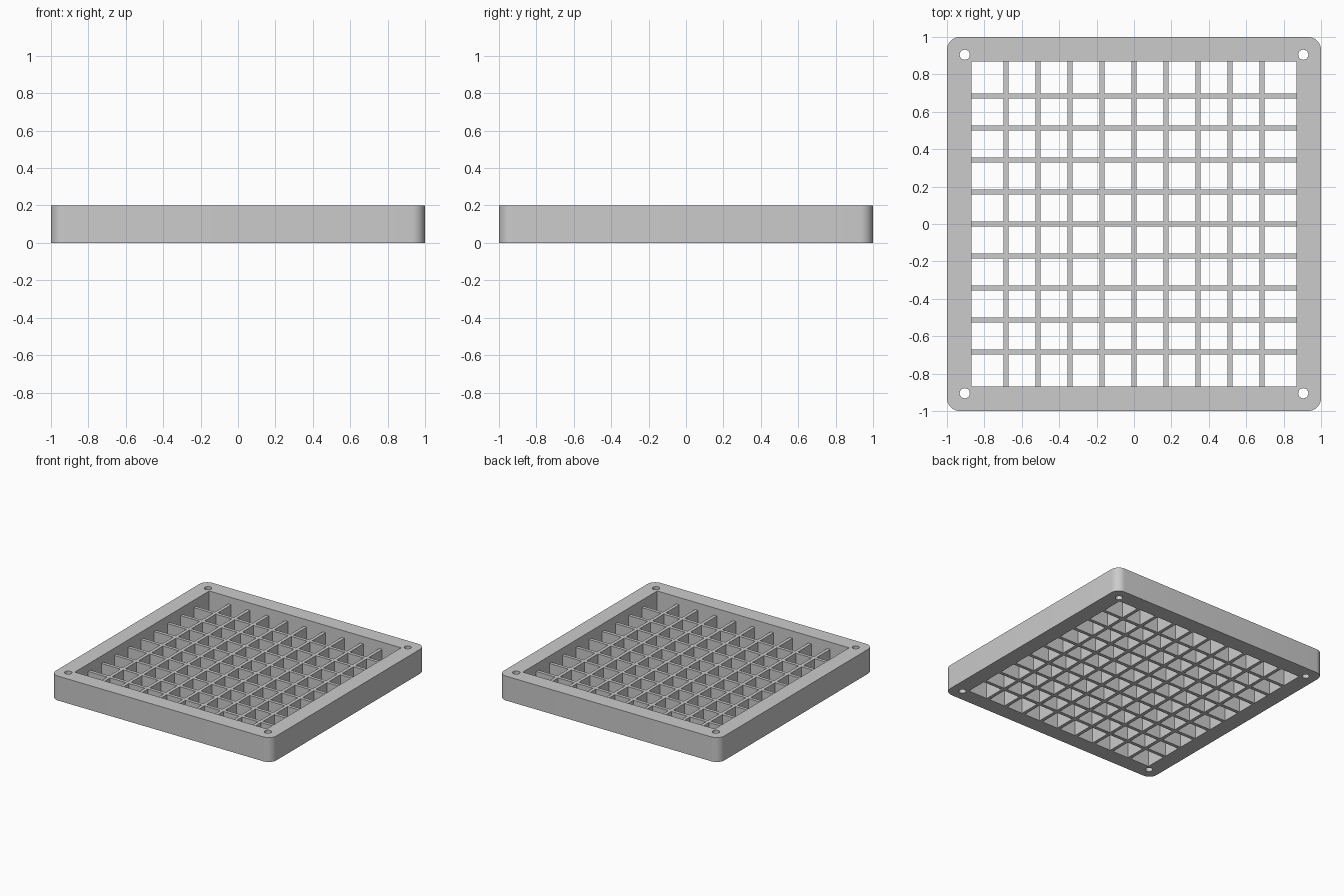
import bpy, bmesh, math

cube = bpy.data.objects.get("Cube")
if cube:
    bpy.data.objects.remove(cube, do_unlink=True)

HALF, INNER, HEIGHT = 1.0, 0.87, 0.2
CORNER, HOLE_AT, HOLE_R = 0.07, 0.905, 0.027
SLAT_H, SLAT_W, PITCH, COUNT = 0.14, 0.027, 0.171, 9

grey = bpy.data.materials.new("plain grey")
grey.use_nodes = True
colour = (0.6, 0.6, 0.6, 1)
grey.diffuse_color = colour
grey.node_tree.nodes["Principled BSDF"].inputs["Base Color"].default_value = colour


def rounded_square(half, radius, steps=10):
    """Counter-clockwise outline with rounded corners."""
    points = []
    for q in range(4):
        mid = math.radians(45 + 90 * q)
        cx = math.copysign(half - radius, math.cos(mid))
        cy = math.copysign(half - radius, math.sin(mid))
        for i in range(steps + 1):
            a = math.pi / 2 * (q + i / steps)
            points.append((cx + radius * math.cos(a), cy + radius * math.sin(a)))
    return points


def circle(cx, cy, r, n=32):
    return [(cx + r * math.cos(math.tau * i / n), cy + r * math.sin(math.tau * i / n))
            for i in range(n)]


def extrude_outlines(name, loops, height):
    """Fill the first outline, leave the others as holes, and raise it."""
    bm = bmesh.new()
    for loop in loops:
        verts = [bm.verts.new((x, y, 0)) for x, y in loop]
        for a, b in zip(verts, verts[1:] + verts[:1]):
            bm.edges.new((a, b))
    bmesh.ops.triangle_fill(bm, edges=bm.edges[:], use_beauty=True)
    result = bmesh.ops.extrude_face_region(bm, geom=bm.faces[:], use_keep_orig=True)
    for v in result["geom"]:
        if isinstance(v, bmesh.types.BMVert):
            v.co.z = height
    bmesh.ops.recalc_face_normals(bm, faces=bm.faces[:])
    mesh = bpy.data.meshes.new(name)
    bm.to_mesh(mesh)
    bm.free()
    mesh.materials.append(grey)
    obj = bpy.data.objects.new(name, mesh)
    bpy.context.collection.objects.link(obj)
    return obj


# Rounded frame with a square opening and four screw holes
opening = [(-INNER, -INNER), (INNER, -INNER), (INNER, INNER), (-INNER, INNER)]
holes = [circle(sx * HOLE_AT, sy * HOLE_AT, HOLE_R) for sx in (-1, 1) for sy in (-1, 1)]
frame = extrude_outlines("frame", [rounded_square(HALF, CORNER), opening] + holes, HEIGHT)

# Grid of crossing slats, one solid with square cells, lower than the frame
centres = [(i - (COUNT - 1) / 2) * PITCH for i in range(COUNT)]
lows = [-INNER] + [c + SLAT_W / 2 for c in centres]
highs = [c - SLAT_W / 2 for c in centres] + [INNER]
stops = sorted(lows + highs)
bm = bmesh.new()
grid = [[bm.verts.new((x, y, 0)) for y in stops] for x in stops]
for i in range(len(stops) - 1):
    for j in range(len(stops) - 1):
        if i % 2 or j % 2:
            bm.faces.new((grid[i][j], grid[i + 1][j], grid[i + 1][j + 1], grid[i][j + 1]))
bmesh.ops.delete(bm, geom=[v for v in bm.verts if not v.link_faces], context="VERTS")
result = bmesh.ops.extrude_face_region(bm, geom=bm.faces[:], use_keep_orig=True)
for v in result["geom"]:
    if isinstance(v, bmesh.types.BMVert):
        v.co.z = SLAT_H
bmesh.ops.recalc_face_normals(bm, faces=bm.faces[:])
mesh = bpy.data.meshes.new("slat_grid")
bm.to_mesh(mesh)
bm.free()
mesh.materials.append(grey)
slats = bpy.data.objects.new("slat_grid", mesh)
bpy.context.collection.objects.link(slats)

# Smooth rounded corners and holes, crisp edges elsewhere
bpy.ops.object.select_all(action="DESELECT")
frame.select_set(True)
bpy.context.view_layer.objects.active = frame
bpy.ops.object.shade_smooth_by_angle(angle=math.radians(30))
